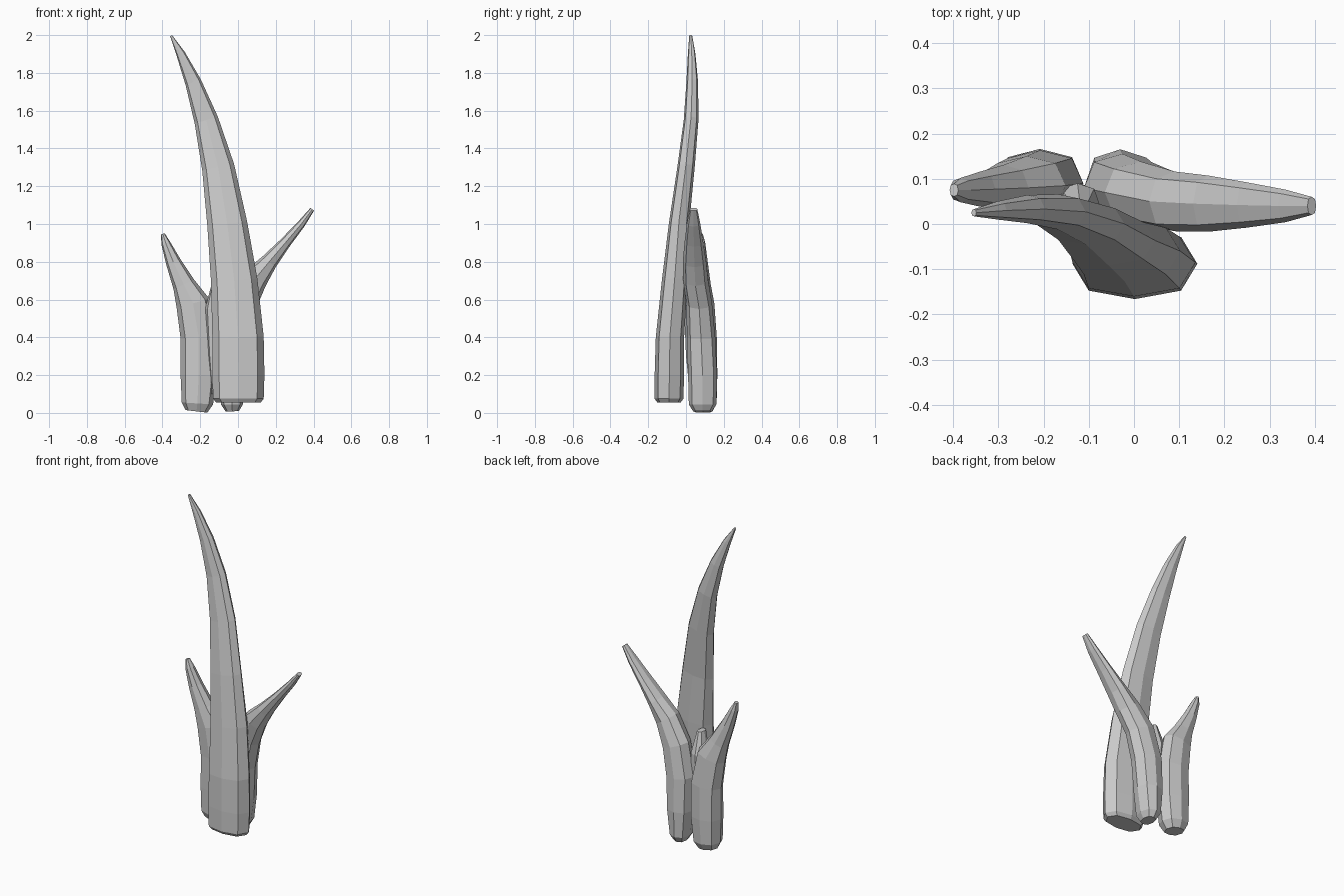
import bpy, bmesh
from mathutils import Vector

# Eight-sided cross-section shared by all leaves (width, depth)
SECTION = [(1, 0), (.74, .76), (0, 1), (-.74, .76),
           (-1, 0), (-.74, -.76), (0, -1), (.74, -.76)]


def loft(name, rings):
    """Rings are (x, y, z, half width, half depth), tilted along the path."""
    bm = bmesh.new()
    loops = []
    for i, (x, y, z, a, b) in enumerate(rings):
        lo, hi = rings[max(i - 1, 0)], rings[min(i + 1, len(rings) - 1)]
        t = Vector((hi[0] - lo[0], 0, hi[2] - lo[2])).normalized()
        side = Vector((t.z, 0, -t.x))
        loops.append([bm.verts.new(Vector((x, y + v * b, z)) + side * u * a)
                      for u, v in SECTION])
    n = len(SECTION)
    for p, q in zip(loops, loops[1:]):
        for k in range(n):
            bm.faces.new((p[k], p[(k + 1) % n], q[(k + 1) % n], q[k]))
    bm.faces.new(loops[0][::-1])
    bm.faces.new(loops[-1])
    bmesh.ops.recalc_face_normals(bm, faces=bm.faces)
    mesh = bpy.data.meshes.new(name)
    bm.to_mesh(mesh)
    bm.free()
    obj = bpy.data.objects.new(name, mesh)
    bpy.context.collection.objects.link(obj)
    return obj


# Tall curved leaf in front
loft("tall_leaf", [
    (.002, -.09, .055, .118, .062), (.002, -.09, .075, .134, .076),
    (.002, -.088, .2, .138, .078), (0, -.085, .4, .136, .075),
    (-.02, -.06, .7, .123, .068), (-.057, -.037, 1.0, .106, .054),
    (-.105, 0, 1.3, .086, .046), (-.168, .027, 1.55, .064, .039),
    (-.237, .033, 1.75, .043, .031), (-.303, .03, 1.9, .024, .02),
    (-.354, .025, 1.997, .006, .008)])

# Short leaf leaning left
loft("left_leaf", [
    (-.22, .09, .008, .058, .05), (-.215, .09, .05, .083, .072),
    (-.208, .09, .2, .096, .076), (-.208, .09, .4, .096, .073),
    (-.238, .085, .58, .09, .065), (-.287, .08, .68, .06, .051),
    (-.343, .077, .8, .04, .038), (-.383, .075, .9, .024, .027),
    (-.398, .075, .948, .01, .014)])

# Leaf bending out to the right
loft("right_leaf", [
    (-.03, .088, .008, .035, .05), (-.032, .088, .045, .058, .073),
    (-.03, .088, .2, .078, .077), (-.025, .08, .4, .086, .075),
    (.015, .07, .58, .085, .068), (.09, .05, .71, .068, .066),
    (.165, .045, .8, .045, .062), (.25, .042, .9, .03, .05),
    (.335, .04, 1.0, .021, .036), (.393, .04, 1.078, .012, .02)])

# Small web where the leaves grow together
loft("leaf_web", [
    (-.12, .05, .1, .02, .03), (-.12, .045, .3, .04, .045),
    (-.125, .04, .55, .05, .05), (-.12, .02, .68, .02, .03)])
